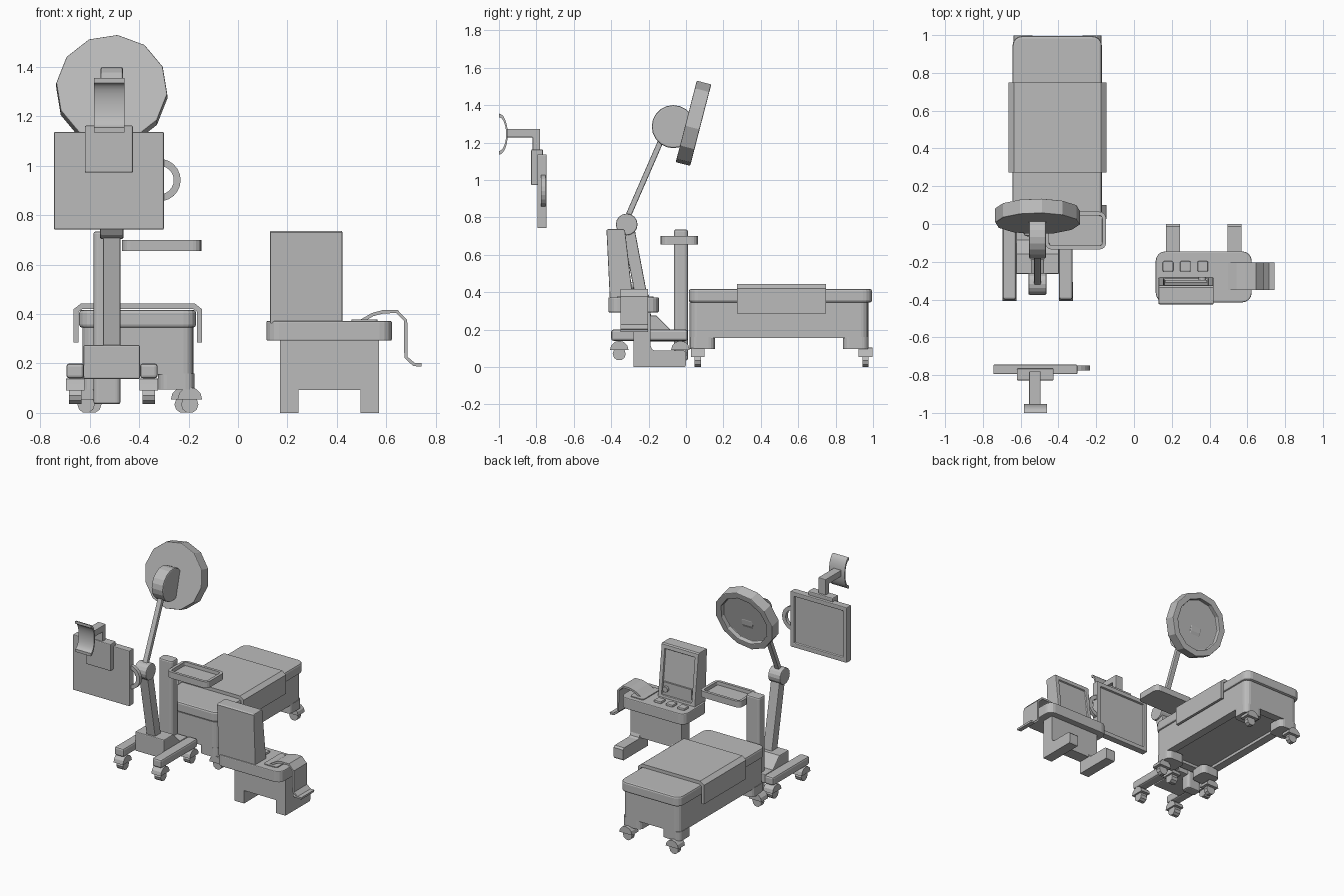
import bpy, bmesh, math
from mathutils import Matrix, Vector

if "Cube" in bpy.data.objects:
    bpy.data.objects.remove(bpy.data.objects["Cube"], do_unlink=True)

GREY = bpy.data.materials.new("plain grey")
GREY.use_nodes = True
GREY.diffuse_color = (0.5, 0.5, 0.5, 1)
GREY.node_tree.nodes["Principled BSDF"].inputs["Base Color"].default_value = (0.5, 0.5, 0.5, 1)


def add(name, bm, bevel=0, smooth=False):
    bmesh.ops.recalc_face_normals(bm, faces=bm.faces)
    me = bpy.data.meshes.new(name)
    bm.to_mesh(me)
    bm.free()
    me.materials.append(GREY)
    ob = bpy.data.objects.new(name, me)
    bpy.context.collection.objects.link(ob)
    if bevel:
        mod = ob.modifiers.new("bevel", "BEVEL")
        mod.width, mod.segments = bevel, 2
        mod.limit_method, mod.angle_limit = "ANGLE", math.radians(50)
    if smooth:
        bpy.ops.object.select_all(action="DESELECT")
        ob.select_set(True)
        bpy.context.view_layer.objects.active = ob
        bpy.ops.object.shade_smooth_by_angle()
    return ob


def recess(bm, way, margin, depth):
    """Inset and push in the largest face that looks along a direction."""
    bm.normal_update()
    way = Vector(way)
    face = max((f for f in bm.faces if f.normal.dot(way) > 0.9), key=lambda f: f.calc_area())
    bmesh.ops.inset_region(bm, faces=[face], thickness=margin)
    bmesh.ops.inset_region(bm, faces=[face], thickness=0.001, depth=-depth)


def prism(name, pts, axis, lo, hi, bevel=0, cut=None, smooth=False):
    """Extrude a profile along an axis; x takes (y, z), y takes (x, z), z takes (x, y)."""
    bm = bmesh.new()
    place = {"x": lambda p, a: (a, p[0], p[1]), "y": lambda p, a: (p[0], a, p[1]),
             "z": lambda p, a: (p[0], p[1], a)}[axis]
    low = [bm.verts.new(place(p, lo)) for p in pts]
    high = [bm.verts.new(place(p, hi)) for p in pts]
    bm.faces.new(low)
    bm.faces.new(high)
    for i in range(len(pts)):
        j = (i + 1) % len(pts)
        bm.faces.new((low[i], low[j], high[j], high[i]))
    bmesh.ops.recalc_face_normals(bm, faces=bm.faces)
    if cut:
        recess(bm, *cut)
    return add(name, bm, bevel, smooth)


def arc(cx, cy, r, a0, a1, n):
    angles = [math.radians(a0 + (a1 - a0) * i / n) for i in range(n + 1)]
    return [(cx + r * math.cos(a), cy + r * math.sin(a)) for a in angles]


def box(name, x, y, z, corner=0, bevel=0, cut=None):
    """Box between ranges, with optional rounded upright corners."""
    if corner:
        pts = []
        for cx, cy, a in ((x[1] - corner, y[1] - corner, 0), (x[0] + corner, y[1] - corner, 90),
                          (x[0] + corner, y[0] + corner, 180), (x[1] - corner, y[0] + corner, 270)):
            pts += arc(cx, cy, corner, a, a + 90, 4)
    else:
        pts = [(x[0], y[0]), (x[1], y[0]), (x[1], y[1]), (x[0], y[1])]
    return prism(name, pts, "z", z[0], z[1], bevel, cut)


def bar(name, x, a, b, width, depth, bevel=0.006):
    """Slanted bar between two (y, z) points."""
    d = (Vector(b) - Vector(a)).normalized()
    n = Vector((-d.y, d.x)) * depth / 2
    a, b = Vector(a), Vector(b)
    prism(name, [a - n, a + n, b + n, b - n], "x", x - width / 2, x + width / 2, bevel)


def disc(name, x, y, z, r, axis, width, sides=12, bevel=0):
    c = {"x": (y, z), "y": (x, z)}[axis]
    mid = {"x": x, "y": y}[axis]
    prism(name, arc(*c, r, 0, 360, sides)[:-1], axis, mid - width / 2, mid + width / 2, bevel)


def caster(name, x, y, z, axis):
    """Wheel under a half-round hood; z is the height of the hood's rim."""
    mid, across = (x, y) if axis == "x" else (y, x)
    prism(name + "_hood", arc(across, z, 0.05, 0, 180, 6), axis, mid - 0.037, mid + 0.037)
    disc(name + "_wheel", x, y, z - 0.02, 0.035, axis, 0.05 if axis == "x" else 0.034, 10)


# Treatment bed
box("bed_body", (-0.63, -0.18), (0.02, 0.975), (0.155, 0.345), 0.04, 0, ((0, 0, -1), 0.06, 0.02))
box("bed_mattress", (-0.643, -0.17), (0.015, 0.995), (0.345, 0.417), 0.05, 0.012)
outer = [(-0.665, 0.285), (-0.665, 0.42), (-0.635, 0.443), (-0.175, 0.443), (-0.146, 0.42), (-0.146, 0.285)]
inner = [(-0.165, 0.285), (-0.165, 0.41), (-0.18, 0.42), (-0.63, 0.42), (-0.646, 0.41), (-0.646, 0.285)]
prism("bed_blanket", outer + inner, "y", 0.272, 0.748)
for side, sx in (("right", -1), ("left", 1)):
    for end, y0, wheel_y, shift in (("front", 0.02, 0.063, 0.21), ("rear", 0.84, 0.96, 0.183)):
        mid = -0.405 + sx * 0.155
        box(f"bed_{end}_{side}_leg", (mid - 0.073, mid + 0.073), (y0, y0 + 0.135), (0.095, 0.16), 0.035)
        caster(f"bed_{end}_{side}_caster", -0.405 + sx * shift, wheel_y, 0.054, "y")

# Lamp stand base with wheeled runners
prism("stand_base", [(-0.265, 0.137), (0.0, 0.137), (0.0, 0.2), (-0.085, 0.2), (-0.16, 0.275), (-0.265, 0.275)],
      "x", -0.625, -0.397, 0.006)
for side, x in (("right", -0.659), ("left", -0.361)):
    box(f"stand_{side}_runner", (x - 0.036, x + 0.036), (-0.4, 0.01), (0.14, 0.2), 0, 0.012)
    for end, y in (("front", -0.357), ("rear", -0.03)):
        caster(f"stand_{end}_{side}_caster", x, y, 0.09, "x")

# Pole and instrument tray
box("tray_pole", (-0.585, -0.475), (-0.065, 0.01), (0.035, 0.735), 0.02, 0.01)
box("tray", (-0.47, -0.148), (-0.135, 0.065), (0.655, 0.7), 0.035, 0, ((0, 0, 1), 0.02, 0.025))

# Lamp arm and head
LAMP_X = -0.511
bar("lamp_lower_arm", LAMP_X, (-0.31, 0.75), (-0.215, 0.25), 0.07, 0.065)
disc("lamp_elbow", LAMP_X, -0.317, 0.762, 0.058, "x", 0.095, 16, 0.006)
bar("lamp_upper_arm", LAMP_X, (-0.317, 0.79), (-0.125, 1.23), 0.036, 0.03)
disc("lamp_pivot", LAMP_X, -0.068, 1.285, 0.115, "x", 0.09, 20, 0.008)
bm = bmesh.new()
bmesh.ops.create_cone(bm, cap_ends=True, segments=12, radius1=0.226, radius2=0.226, depth=0.08)
recess(bm, (0, 0, 1), 0.045, 0.03)
tilt = Matrix.Rotation(math.radians(-104.5), 4, "X") @ Matrix.Rotation(math.radians(6), 4, "Z")
bm.transform(Matrix.Translation((LAMP_X, 0.04, 1.303)) @ tilt)
add("lamp_head", bm, 0.005)

# Wall monitor with bracket and grip
box("monitor", (-0.745, -0.3), (-0.795, -0.745), (0.742, 1.137), 0, 0.005, ((0, 1, 0), 0.045, 0.015))
box("monitor_back_box", (-0.62, -0.425), (-0.828, -0.765), (0.972, 1.163), 0, 0.006)
prism("monitor_arm", [(-0.96, 1.228), (-0.82, 1.228), (-0.82, 1.15), (-0.78, 1.15), (-0.78, 1.273), (-0.96, 1.273)],
      "x", -0.555, -0.495, 0.004)
shell = []
for r, sweep in ((1.0, 1), (0.82, -1)):
    shell += [(-1 + 0.047 * r * c, 1.245 + 0.11 * r * s) for c, s in arc(0, 0, 1, -90 * sweep, 90 * sweep, 12)]
prism("wall_mount", shell, "x", -0.583, -0.46, 0, None, True)
grip = arc(-0.318, 0.942, 0.086, -80, 80, 10) + arc(-0.318, 0.942, 0.058, 80, -80, 10)
prism("monitor_grip", grip, "y", -0.775, -0.75)

# Console: pedestal, feet and desk
box("console_pedestal", (0.17, 0.57), (-0.28, -0.19), (0.092, 0.3))
foot = [(-0.28, 0), (-0.005, 0), (0.0, 0.01), (0.0, 0.075), (-0.012, 0.087), (-0.165, 0.087),
        (-0.182, 0.095), (-0.19, 0.115), (-0.19, 0.2), (-0.28, 0.2)]
for side, x in (("right", 0.17), ("left", 0.496)):
    prism(f"console_{side}_foot", foot, "x", x, x + 0.074)
box("console_desk", (0.115, 0.623), (-0.415, -0.145), (0.292, 0.372), 0.05, 0.006)

# Console screen, buttons and knob
prism("console_screen", [(-0.407, 0.36), (-0.425, 0.73), (-0.42, 0.737), (-0.335, 0.737), (-0.326, 0.73), (-0.283, 0.36)],
      "x", 0.13, 0.422, 0.005, ((0, 1, 0.1), 0.04, 0.012))
box("console_lower_panel", (0.165, 0.387), (-0.33, -0.297), (0.385, 0.48))
disc("console_knob", 0.362, -0.292, 0.435, 0.02, "y", 0.025, 12)
for i in range(3):
    x = 0.18 + 0.092 * i
    box(f"console_button_{i + 1}", (x - 0.028, x + 0.028), (-0.252, -0.197), (0.365, 0.387), 0, 0.006)

# Strap hanging over the side of the desk
path = [Vector(p) for p in ((0.5, 0.372), (0.545, 0.398), (0.59, 0.41), (0.643, 0.41), (0.678, 0.375),
                            (0.68, 0.225), (0.712, 0.196), (0.743, 0.194))]
edges = []
for i, p in enumerate(path):
    d = (path[min(i + 1, len(path) - 1)] - path[max(i - 1, 0)]).normalized()
    edges.append(Vector((-d.y, d.x)) * 0.007)
strap = [p + e for p, e in zip(path, edges)] + [p - e for p, e in reversed(list(zip(path, edges)))]
prism("console_strap", strap, "y", -0.35, -0.203)
box("strap_rest", (0.46, 0.565), (-0.37, -0.175), (0.365, 0.378), 0.015)
